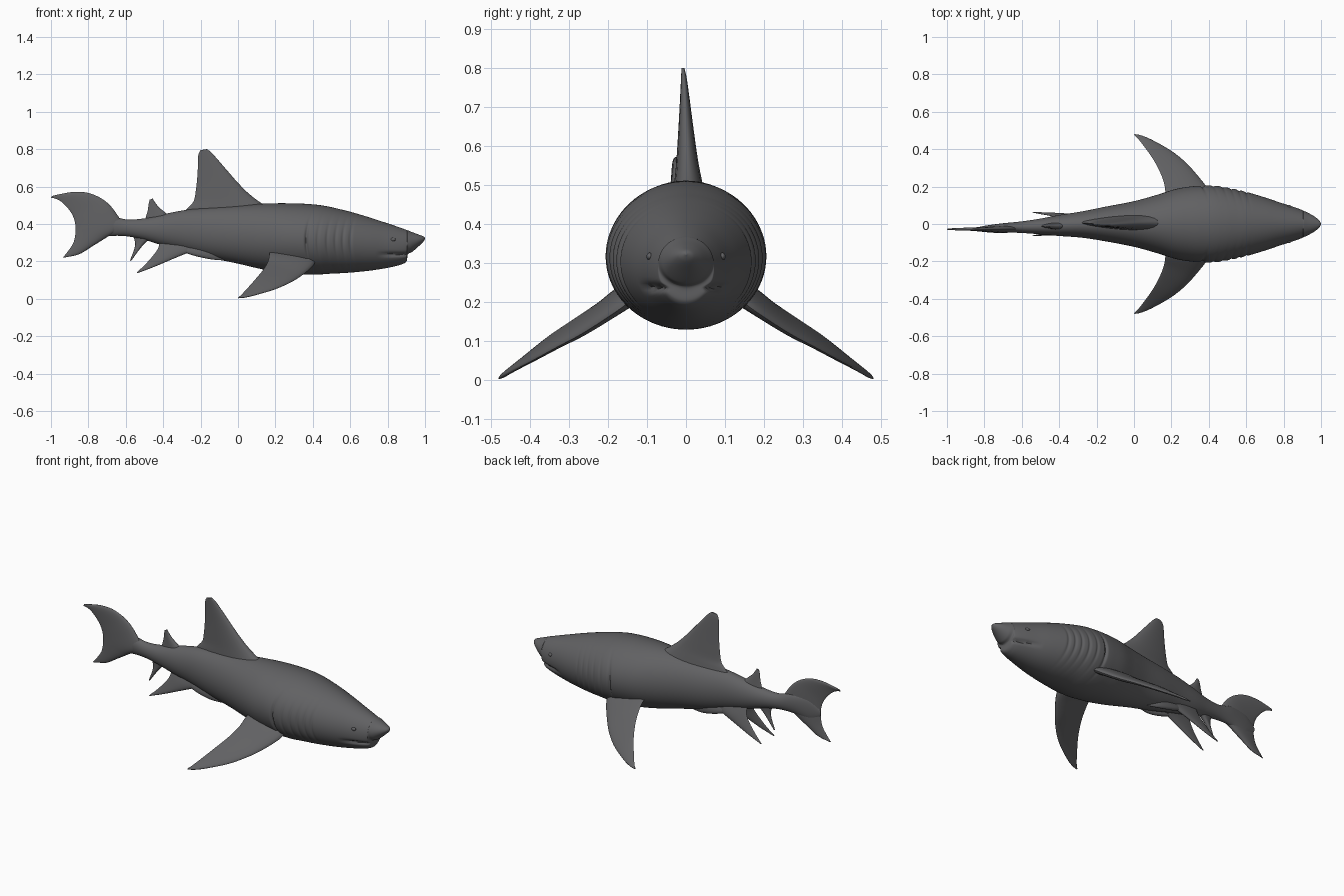
import bpy, bmesh, math
from mathutils import Vector

if "Cube" in bpy.data.objects:
    bpy.data.objects.remove(bpy.data.objects["Cube"])

skin = bpy.data.materials.new("dark grey skin")
skin.use_nodes = True
grey = (0.12, 0.12, 0.125, 1)
skin.diffuse_color = grey
bsdf = skin.node_tree.nodes["Principled BSDF"]
bsdf.inputs["Base Color"].default_value = grey
bsdf.inputs["Roughness"].default_value = 0.6


def smooth_rows(rows, steps):
    """Spline through rows of numbers."""
    out = []
    for i in range(len(rows) - 1):
        a, b, c, d = (rows[max(0, min(len(rows) - 1, i + k))] for k in (-1, 0, 1, 2))
        for s in range(steps):
            t = s / steps
            out.append([q + t / 2 * (r - p + t * (2 * p - 5 * q + 4 * r - e + t * (3 * (q - r) + e - p)))
                        for p, q, r, e in zip(a, b, c, d)])
    out.append(list(rows[-1]))
    return out


def loft(name, rings):
    """Skin closed rings of points and cap both ends."""
    bm = bmesh.new()
    loops = [[bm.verts.new(p) for p in ring] for ring in rings]
    n = len(loops[0])
    for a, b in zip(loops, loops[1:]):
        for i in range(n):
            bm.faces.new((a[i], a[(i + 1) % n], b[(i + 1) % n], b[i]))
    bm.faces.new(loops[0])
    bm.faces.new(loops[-1])
    bmesh.ops.recalc_face_normals(bm, faces=bm.faces)
    mesh = bpy.data.meshes.new(name)
    bm.to_mesh(mesh)
    bm.free()
    obj = bpy.data.objects.new(name, mesh)
    bpy.context.collection.objects.link(obj)
    finish(obj)
    return obj


def finish(obj):
    obj.data.materials.clear()
    obj.data.materials.append(skin)
    bpy.ops.object.select_all(action="DESELECT")
    obj.select_set(True)
    bpy.context.view_layer.objects.active = obj
    bpy.ops.object.shade_smooth_by_angle(angle=math.radians(50))


def bump(d, width):
    return math.exp(-(d / width) ** 2)


def fin(name, sections, flip=1, n=24):
    """Loft a fin; each section is leading x y z, trailing x y z, half thickness."""
    rows = smooth_rows(sections, 6)
    ends = [(Vector(r[:3]), Vector(r[3:6]), max(r[6], 0.001)) for r in rows]
    rings = []
    for i, (lead, trail, thick) in enumerate(ends):
        before, after = ends[max(i - 1, 0)], ends[min(i + 1, len(ends) - 1)]
        span = after[0] + after[1] - before[0] - before[1]
        normal = (trail - lead).cross(span).normalized()
        ring = []
        for k in range(n):
            a = 2 * math.pi * k / n
            s = (1 - math.cos(a)) / 2
            p = lead.lerp(trail, s) + normal * (thick * math.sin(a) * (1.25 - 0.75 * s))
            ring.append((p.x, p.y * flip, p.z))
        rings.append(ring)
    return loft(name, rings)


def upright(y_root, y_tip, thick, outline):
    """Sections of a fin standing in the x-z plane."""
    last = len(outline) - 1
    rows = []
    for i, (lx, lz, tx, tz) in enumerate(outline):
        y = y_root + (y_tip - y_root) * i / last
        rows.append((lx, y, lz, tx, y, tz, thick * (1 - i / last) ** 1.3 + 0.004))
    return rows


# Body: x, belly height, back height, half width, sideways drift
body = [
    (-.87, .36, .39, .003, -.028), (-.80, .32, .445, .014, -.024),
    (-.70, .335, .45, .024, -.02), (-.60, .335, .425, .031, -.017),
    (-.50, .315, .43, .042, -.013), (-.40, .285, .452, .056, -.008),
    (-.28, .255, .475, .07, -.003), (-.15, .22, .488, .093, 0),
    (0, .188, .50, .122, 0), (.12, .16, .508, .155, 0),
    (.22, .143, .511, .186, 0), (.30, .135, .51, .20, 0),
    (.36, .13, .508, .205, 0), (.43, .13, .502, .205, 0),
    (.49, .134, .492, .196, 0), (.55, .137, .478, .184, 0),
    (.61, .141, .463, .169, 0), (.70, .15, .436, .142, 0),
    (.78, .162, .41, .115, 0), (.84, .174, .39, .096, 0),
    (.88, .186, .376, .082, 0), (.902, .202, .368, .073, 0),
    (.908, .238, .366, .07, 0), (.93, .25, .357, .06, 0),
    (.965, .28, .344, .04, 0), (.99, .304, .334, .02, 0), (1, .32, .326, .003, 0)]
gills = (.365, .425, .475, .52, .56, .60)
rings = []
for x, low, high, half, drift in smooth_rows(body, 16):
    mid, tall = (low + high) / 2, (high - low) / 2
    ring = []
    for k in range(80):
        a = 2 * math.pi * k / 80
        y, z = half * math.cos(a), mid + tall * math.sin(a)
        # Gill slits and mouth line are pressed into the skin
        window = bump(z - 0.30, 0.11)
        curve = 1.5 * (z - 0.31) ** 2
        press = sum((.012 if g < .4 else .005) * bump(x - g - curve, .008) for g in gills) * window
        if x > 0.74:
            press += .016 * min(1, (x - .74) / .08) * bump(z - .237, .009) * (x < .91)
        y *= 1 - min(.6, press / max(half, .03))
        ring.append((x, y + drift, z))
    rings.append(ring)
loft("body", rings)

# Fins on the centre line
fin("dorsal_fin", upright(.008, -.008, .042, [
    (.20, .47, -.30, .45), (.12, .515, -.265, .49), (.055, .565, -.236, .525),
    (0, .62, -.224, .59), (-.05, .677, -.217, .66), (-.10, .735, -.214, .72),
    (-.14, .78, -.212, .77), (-.165, .80, -.20, .795)]))
fin("second_dorsal_fin", upright(-.01, -.016, .018, [
    (-.35, .43, -.50, .41), (-.39, .462, -.492, .44), (-.425, .492, -.482, .475),
    (-.445, .518, -.478, .505), (-.456, .536, -.472, .53)]))
fin("anal_fin", upright(-.014, -.014, .016, [
    (-.44, .335, -.565, .35), (-.49, .305, -.55, .30), (-.528, .262, -.555, .265),
    (-.555, .225, -.568, .23), (-.572, .202, -.577, .205)]))

tail = [
    (-.925, .222, -.935, .222, .003), (-.85, .238, -.905, .26, .008),
    (-.78, .28, -.882, .295, .013), (-.70, .33, -.872, .33, .018),
    (-.62, .385, -.868, .37, .022), (-.66, .47, -.872, .41, .018),
    (-.72, .53, -.886, .45, .013), (-.80, .566, -.912, .487, .01),
    (-.88, .571, -.946, .52, .008), (-.95, .56, -.975, .535, .006),
    (-.993, .55, -1, .54, .003)]
fin("tail_fin", [(lx, -.026, lz, tx, -.03, tz, t) for lx, lz, tx, tz, t in tail])

# Paired fins and eyes
pectoral = [
    (.42, .12, .22, .17, .10, .27, .026), (.40, .18, .175, .168, .17, .238, .022),
    (.335, .265, .12, .16, .22, .20, .018), (.275, .33, .085, .138, .28, .16, .014),
    (.20, .39, .052, .10, .35, .113, .011), (.10, .447, .022, .05, .42, .056, .008),
    (.04, .472, .008, .018, .46, .022, .006), (.004, .48, .004, 0, .476, .006, .002)]
pelvic = [
    (-.20, .03, .27, -.42, .02, .32, .018), (-.27, .042, .245, -.425, .036, .275, .014),
    (-.36, .05, .208, -.455, .046, .23, .01), (-.45, .056, .17, -.50, .054, .18, .007),
    (-.535, .062, .138, -.543, .062, .14, .002)]
ridge = [
    (-.07, .025, .205, -.07, .03, .215, .002), (-.15, .04, .212, -.15, .05, .255, .01),
    (-.25, .04, .235, -.25, .045, .275, .012), (-.34, .03, .27, -.34, .03, .29, .004)]
for side, flip in (("left", 1), ("right", -1)):
    # The model faces +x here, so its sides lie along y
    fin(side + "_pectoral_fin", pectoral, flip)
    fin(side + "_pelvic_fin", pelvic, flip)
    fin(side + "_belly_ridge", ridge, flip)
    bpy.ops.mesh.primitive_uv_sphere_add(segments=16, ring_count=10, radius=.012,
                                         location=(.828, flip * .093, .317))
    eye = bpy.context.object
    eye.name = side + "_eye"
    eye.scale = (1.2, .7, .8)
    finish(eye)
